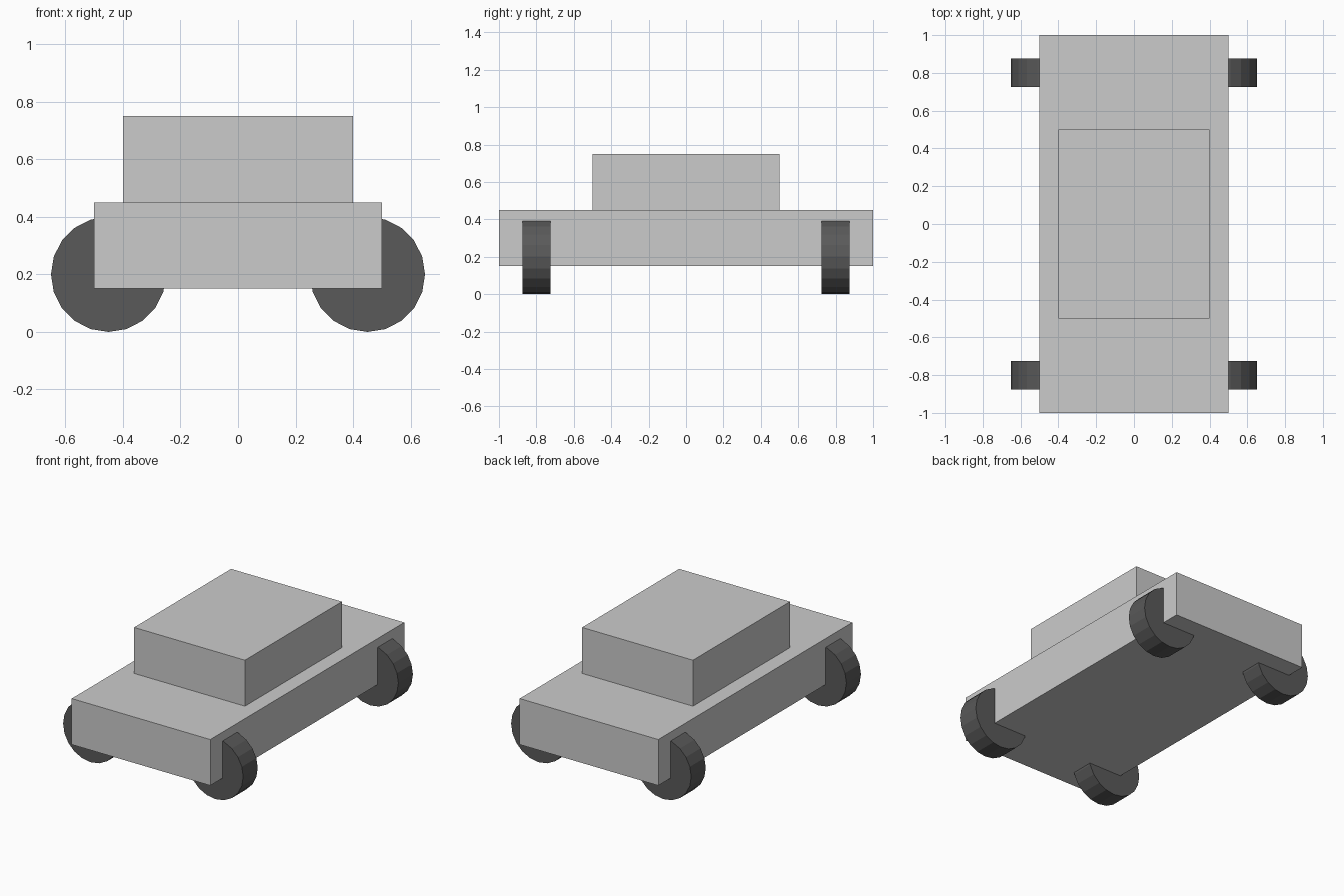
import bpy
from math import pi

if "Cube" in bpy.data.objects:
    bpy.data.objects.remove(bpy.data.objects["Cube"])


def box(name, size, z):
    bpy.ops.mesh.primitive_cube_add(size=1, location=(0, 0, z))
    ob = bpy.context.object
    ob.name = name
    ob.scale = size
    bpy.ops.object.transform_apply(location=False, rotation=False, scale=True)
    return ob


# Body and cabin
box("body", (1.0, 2.0, 0.3), 0.3)
box("cabin", (0.8, 1.0, 0.3), 0.6)

# Wheels: low-poly discs with their axles along y
rubber = bpy.data.materials.new("dark_rubber")
rubber.diffuse_color = (0.1, 0.1, 0.1, 1)
rubber.use_nodes = True
rubber.node_tree.nodes["Principled BSDF"].inputs["Base Color"].default_value = rubber.diffuse_color
for end, y in (("front", -0.8), ("back", 0.8)):
    for side, x in (("left", -0.45), ("right", 0.45)):
        bpy.ops.mesh.primitive_cylinder_add(
            vertices=20, radius=0.2, depth=0.15,
            location=(x, y, 0.2), rotation=(pi / 2, 0, 0))
        wheel = bpy.context.object
        wheel.name = f"{end}_{side}_wheel"
        wheel.data.materials.append(rubber)
